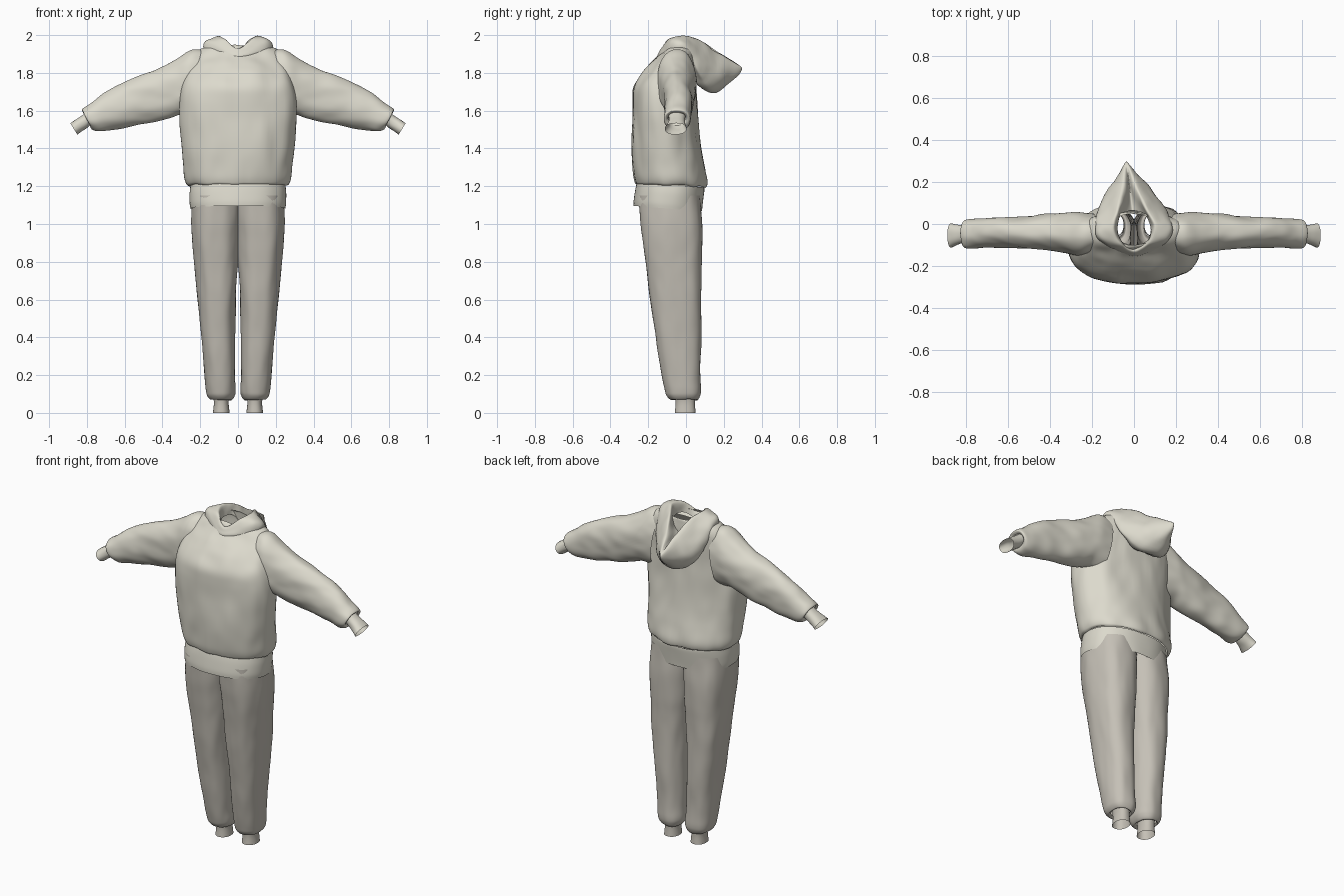
import bpy, bmesh, math
from mathutils import Vector, noise


def material(name, rgb):
    m = bpy.data.materials.new(name)
    m.diffuse_color = (*rgb, 1)
    return m


CREAM = material("cream_fleece", (0.72, 0.70, 0.61))
TAUPE = material("taupe_fleece", (0.56, 0.53, 0.47))


def spline(pts, steps, closed=False):
    """Catmull-Rom curve through pts."""
    n, out = len(pts), []
    pick = (lambda i: pts[i % n]) if closed else (lambda i: pts[max(0, min(n - 1, i))])
    for i in range(n if closed else n - 1):
        a, b, c, d = (pick(i + k) for k in (-1, 0, 1, 2))
        for s in range(steps):
            t = s / steps
            out.append(0.5 * (2 * b + (c - a) * t + (2 * a - 5 * b + 4 * c - d) * t * t
                              + (3 * b - a - 3 * c + d) * t ** 3))
    if not closed:
        out.append(pts[-1].copy())
    return out


def ring(ax, az, bx, bz, y0, y1, power=2.2, slope=0.0, n=72):
    """Rounded section between two x-z points, spanning y0..y1."""
    pts = []
    for i in range(n):
        t = 2 * math.pi * i / n
        c, s = (math.copysign(abs(f) ** (2 / power), f) for f in (math.cos(t), math.sin(t)))
        y = (y0 + y1) / 2 + s * (y1 - y0) / 2
        pts.append(Vector(((ax + bx) / 2 + c * (ax - bx) / 2, y,
                           (az + bz) / 2 + c * (az - bz) / 2 + slope * (y + 0.1))))
    return pts


def loft(name, rings, mat, steps=5, fold=0.0, freq=(8, 8, 8), mirror=False):
    """Skin open rings with a smooth surface, then add cloth folds."""
    rows = list(zip(*[spline(list(col), steps) for col in zip(*rings)]))
    bm = bmesh.new()
    grid = [[bm.verts.new(p) for p in row] for row in rows]
    n = len(grid[0])
    for r0, r1 in zip(grid, grid[1:]):
        for i in range(n):
            j = (i + 1) % n
            bm.faces.new((r0[i], r0[j], r1[j], r1[i]))
    bmesh.ops.recalc_face_normals(bm, faces=bm.faces)
    bm.normal_update()
    for v in bm.verts:
        p = Vector(c * f for c, f in zip(v.co, freq))
        h = noise.noise(p) + 0.45 * noise.noise(p * 2.1 + Vector((7, 3, 1)))
        v.co += v.normal * fold * h
    me = bpy.data.meshes.new(name)
    bm.to_mesh(me)
    bm.free()
    me.materials.append(mat)
    for f in me.polygons:
        f.use_smooth = True
    ob = bpy.data.objects.new(name, me)
    bpy.context.collection.objects.link(ob)
    if mirror:
        m = ob.modifiers.new("mirror", 'MIRROR')
        m.use_mirror_merge = False
    return ob


# Hoodie body: z, half width, front y, back y
body = [(1.205, .255, -.262, .100), (1.215, .270, -.268, .108), (1.25, .282, -.276, .110),
        (1.32, .287, -.282, .098), (1.42, .296, -.287, .080), (1.55, .308, -.287, .065),
        (1.66, .310, -.286, .060), (1.73, .300, -.277, .060), (1.79, .282, -.240, .063),
        (1.84, .265, -.195, .063), (1.885, .243, -.150, .060), (1.92, .210, -.122, .055),
        (1.94, .165, -.110, .052), (1.947, .110, -.100, .048)]
loft("hoodie_body", [ring(w, z, -w, z, y0, y1, 2.2, -.06 * max(0, 1.5 - z) / .4)
                     for z, w, y0, y1 in body], CREAM, 6, .010, (9, 9, 3.5))

# Ribbed hem band, a little lower at the back
hem = [(1.082, .252, -.277, .085), (1.11, .256, -.277, .088), (1.16, .257, -.270, .094),
       (1.195, .254, -.263, .098), (1.21, .252, -.258, .098)]
loft("hoodie_hem", [ring(w, z, -w, z, y0, y1, 2.2, -.08) for z, w, y0, y1 in hem],
     CREAM, 4, .003, (8, 8, 4))

# Sleeves: top x z, bottom x z, front y, back y
sleeve = [(.17, 1.915, .22, 1.58, -.14, .05), (.24, 1.92, .30, 1.58, -.152, .055),
          (.32, 1.878, .36, 1.56, -.138, .05), (.42, 1.825, .45, 1.54, -.122, .045),
          (.52, 1.785, .53, 1.522, -.115, .037), (.62, 1.745, .61, 1.506, -.110, .032),
          (.70, 1.695, .68, 1.495, -.110, .028), (.77, 1.645, .735, 1.49, -.116, .026),
          (.812, 1.617, .772, 1.50, -.116, .022), (.825, 1.602, .785, 1.522, -.108, .012),
          (.812, 1.59, .778, 1.537, -.094, -.002)]
loft("sleeves", [ring(*r) for r in sleeve], CREAM, 6, .009, (5, 9, 9), True)

cuff = [(.795, 1.598, .762, 1.54, -.092, -.004), (.83, 1.572, .795, 1.512, -.092, -.006),
        (.86, 1.552, .825, 1.492, -.100, -.004), (.888, 1.534, .851, 1.474, -.112, .002)]
loft("sleeve_cuffs", [ring(*r) for r in cuff], CREAM, 4, .002, (12, 12, 12), True)

# Hood hanging on the back: half loops from front to back (neck, rim, bulge, base, underside)
hood = [
    [(0, -.10, 1.89), (.060, -.08, 1.92), (.078, -.02, 1.93), (.06, .04, 1.92), (.025, .06, 1.88), (0, .065, 1.86)],
    [(0, -.125, 1.925), (.068, -.09, 1.978), (.098, -.01, 1.997), (.07, .07, 1.975), (.03, .18, 1.90), (0, .287, 1.838)],
    [(0, -.142, 1.905), (.142, -.08, 1.967), (.166, 0, 1.958), (.14, .09, 1.87), (.085, .19, 1.80), (0, .255, 1.765)],
    [(0, -.150, 1.885), (.160, -.08, 1.925), (.180, 0, 1.92), (.155, .07, 1.80), (.095, .12, 1.72), (0, .155, 1.698)],
    [(0, -.130, 1.87), (.140, -.07, 1.90), (.150, 0, 1.89), (.11, .05, 1.79), (.06, .06, 1.74), (0, .06, 1.735)]]


def hood_loop(half):
    right = [Vector(p) for p in half]
    left = [Vector((-p.x, p.y, p.z)) for p in right[-2:0:-1]]
    loop = spline(right + left, 8, True)
    for p in loop:  # the tip leans to one side
        p.x -= .12 * max(0, p.y)
    return loop


loft("hood", [hood_loop(h) for h in hood], CREAM, 7, .007, (11, 11, 11))

# Trouser legs: z, inner x, outer x, front y, back y
leg = [(1.15, -.02, .240, -.250, .075), (1.0, -.015, .246, -.242, .085), (.85, -.006, .236, -.223, .084),
       (.75, .004, .228, -.210, .082), (.6, .012, .214, -.190, .080), (.4, .015, .196, -.160, .080),
       (.2, .014, .178, -.128, .077), (.12, .012, .172, -.113, .078), (.088, .020, .165, -.102, .072),
       (.068, .036, .148, -.080, .060), (.078, .048, .134, -.062, .050)]
loft("trouser_legs", [ring(xo, z, xi, z, y0, y1, 2.4) for z, xi, xo, y0, y1 in leg],
     TAUPE, 6, .006, (10, 10, 4), True)

ankle = [(.095, .048, .132, -.060, .050), (.05, .050, .128, -.056, .048), (.0, .045, .133, -.060, .052)]
loft("ankle_cuffs", [ring(xo, z, xi, z, y0, y1) for z, xi, xo, y0, y1 in ankle],
     TAUPE, 4, .0015, (14, 14, 3), True)
